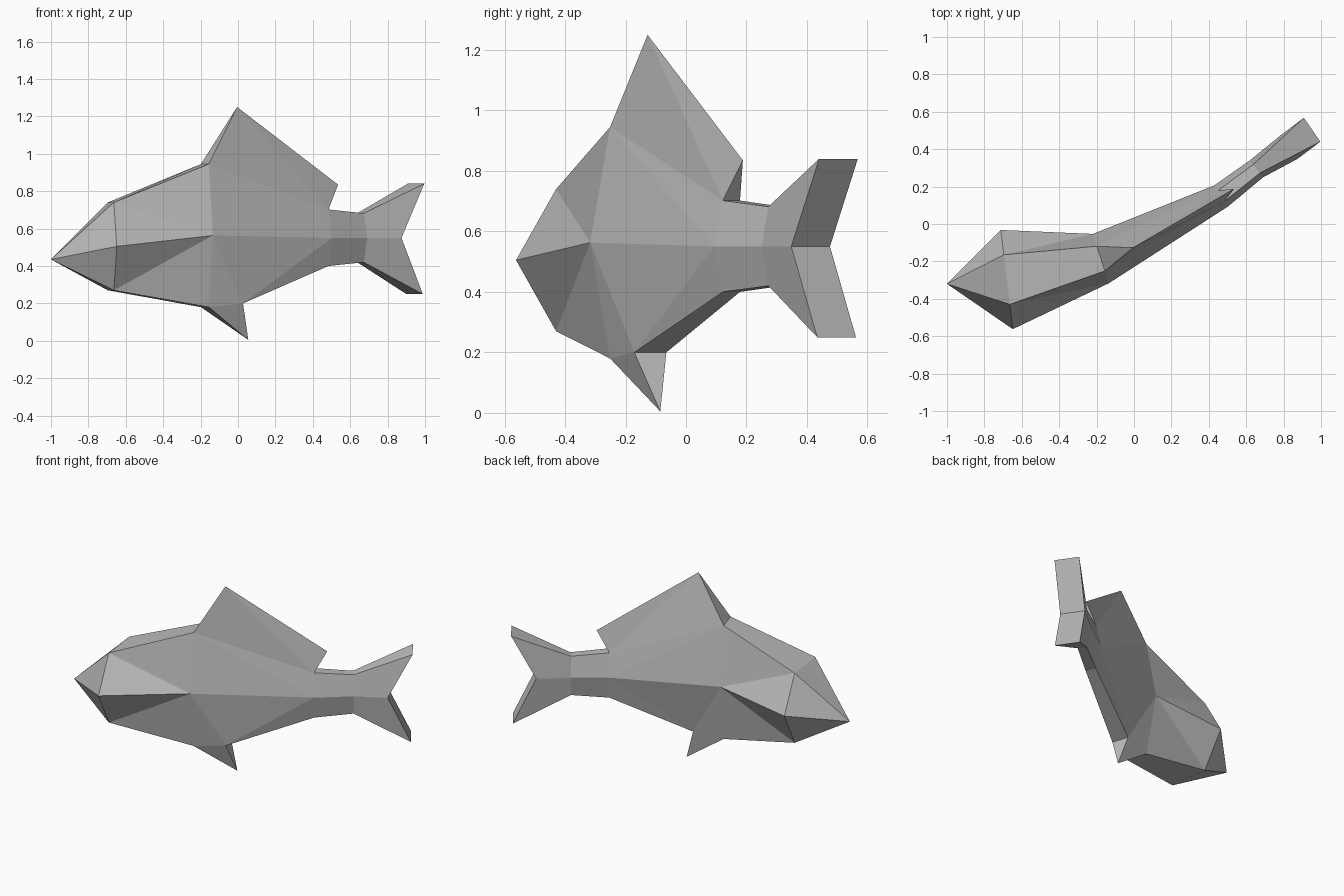
import bpy, bmesh
from mathutils import Vector

cube = bpy.data.objects.get("Cube")
if cube:
    bpy.data.objects.remove(cube)

grey = bpy.data.materials.new("plain grey")
grey.use_nodes = True
COLOUR = (0.5, 0.5, 0.5, 1)
grey.diffuse_color = COLOUR
grey.node_tree.nodes["Principled BSDF"].inputs["Base Color"].default_value = COLOUR

bm = bmesh.new()
SIDES = (-1, 1)   # -1 is the fish's front-facing flank, 1 the far flank


def pair(x, y, z, half, scale=1.0):
    """Two mirrored points either side of the spine."""
    return {s: bm.verts.new((x + s * scale * half[0], y + s * scale * half[1], z)) for s in SIDES}


def point(x, y, z):
    v = bm.verts.new((x, y, z))
    return {s: v for s in SIDES}


def flank(*corners):
    """The same face on both flanks."""
    for s in SIDES:
        bm.faces.new([c[s] for c in corners])


def bridge(a, b):
    """A strip across the spine between two pairs; single points give a triangle."""
    loop = [a[-1], b[-1], b[1], a[1]]
    bm.faces.new(list(dict.fromkeys(loop)))


def section(x, y, half, top, mid, low):
    """Six-sided body section, half as wide at the back and belly."""
    return pair(x, y, top, half, .5), pair(x, y, mid, half), pair(x, y, low, half, .5)


# body sections, spine bending from nose to tail
nose = point(-1, -.32, .435)
head_t, head_m, head_b = section(-.68, -.297, (-.032, .265), .74, .505, .27)
mid_t, mid_m, mid_b = section(-.177, -.185, (-.042, .132), .945, .563, .18)
rear_t, rear_m, rear_b = section(.466, .15, (-.036, .057), .702, .55, .40)
stem_t, stem_m, stem_b = section(.655, .295, (-.036, .045), .682, .55, .42)

# tail fin tips and notch
tail_half = (-.044, .064)
tail_t = pair(.952, .504, .84, tail_half)
tail_m = pair(.83, .412, .55, tail_half)
tail_b = pair(.944, .498, .25, tail_half)

# dorsal and belly fin points
peak = point(-.005, -.127, 1.25)
fin_tip = point(.535, .188, .835)
belly = pair(.01, -.118, .2, (-.017, .053))
belly_tip = point(.055, -.085, .005)

# head
flank(nose, head_m, head_t)
flank(nose, head_b, head_m)
bridge(nose, head_t)
bridge(nose, head_b)

# shoulders
flank(head_t, head_m, mid_m)
flank(head_t, mid_m, mid_t)
flank(head_m, head_b, mid_m)
flank(head_b, mid_b, mid_m)

# rear body
flank(mid_t, mid_m, rear_m)
flank(mid_t, rear_m, rear_t)
flank(mid_m, mid_b, belly)
flank(mid_m, belly, rear_m)
flank(belly, rear_b, rear_m)

# stem and tail fin
flank(rear_t, rear_m, stem_m, stem_t)
flank(rear_m, rear_b, stem_b, stem_m)
flank(stem_t, stem_m, tail_m, tail_t)
flank(stem_m, stem_b, tail_b, tail_m)

# fins
flank(mid_t, rear_t, peak)
flank(peak, rear_t, fin_tip)
flank(mid_b, belly_tip, belly)

# strips along back, tail end and belly
outline = [head_t, mid_t, peak, None, fin_tip, rear_t, stem_t, tail_t, tail_m,
           tail_b, stem_b, rear_b, belly, belly_tip, mid_b, head_b]
for a, b in zip(outline, outline[1:]):
    if a and b:
        bridge(a, b)

bmesh.ops.recalc_face_normals(bm, faces=bm.faces)
mesh = bpy.data.meshes.new("fish_body")
bm.to_mesh(mesh)
bm.free()
mesh.materials.append(grey)
fish = bpy.data.objects.new("fish_body", mesh)
bpy.context.collection.objects.link(fish)
